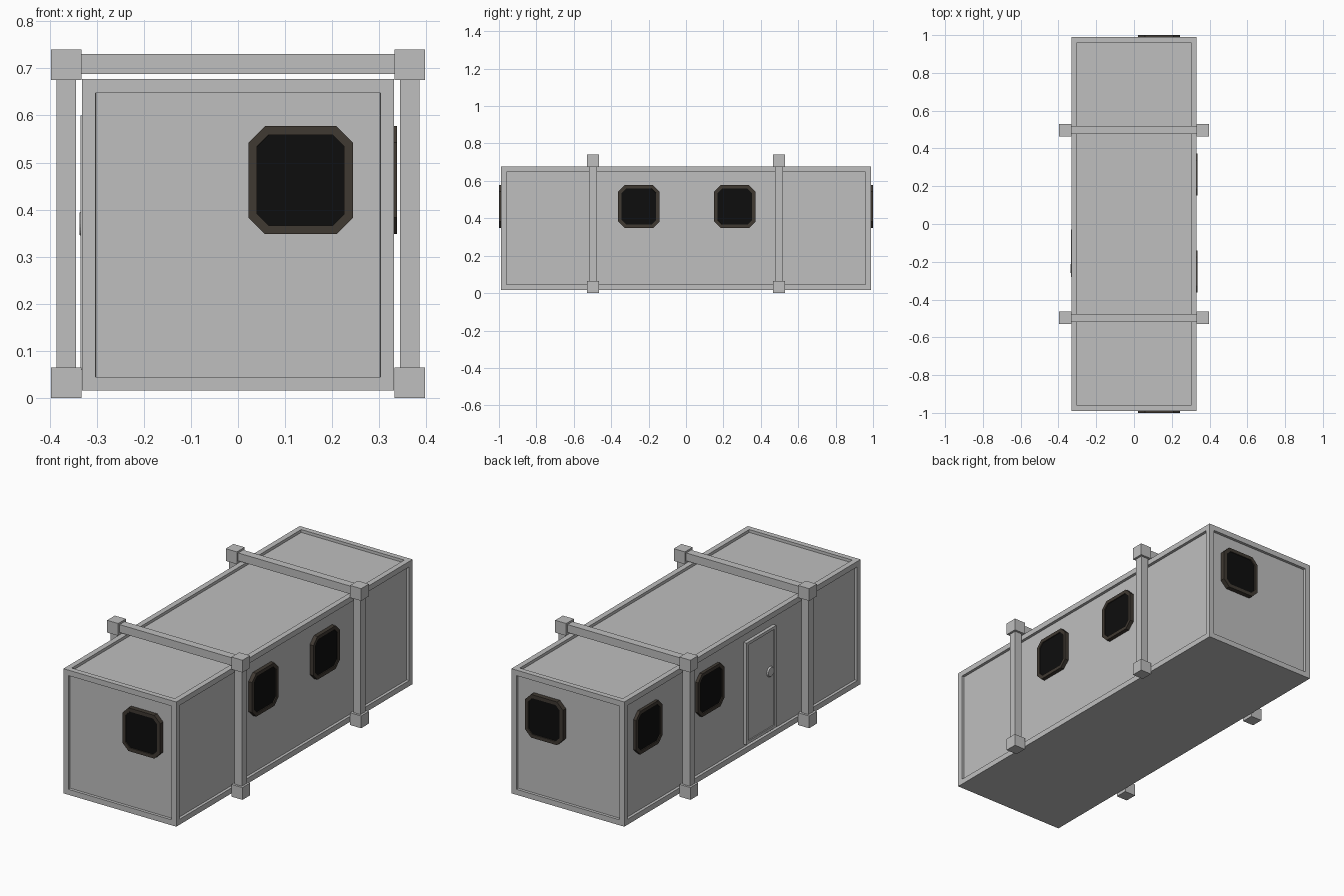
import bpy, bmesh
from mathutils import Matrix, Vector

if "Cube" in bpy.data.objects:
    bpy.data.objects.remove(bpy.data.objects["Cube"], do_unlink=True)


def material(name, r, g, b):
    m = bpy.data.materials.new(name)
    m.use_nodes = True
    m.diffuse_color = (r, g, b, 1)
    m.node_tree.nodes["Principled BSDF"].inputs["Base Color"].default_value = (r, g, b, 1)
    return m


GREY = material("hull grey", 0.52, 0.52, 0.52)
BROWN = material("frame brown", 0.05, 0.041, 0.032)
BLACK = material("glass black", 0.004, 0.004, 0.004)


def finish(bm, name, *mats):
    bmesh.ops.recalc_face_normals(bm, faces=bm.faces)
    mesh = bpy.data.meshes.new(name)
    bm.to_mesh(mesh)
    bm.free()
    for m in mats:
        mesh.materials.append(m)
    ob = bpy.data.objects.new(name, mesh)
    bpy.context.collection.objects.link(ob)
    return ob


def box_mesh(centre, size):
    bm = bmesh.new()
    bmesh.ops.create_cube(bm, size=1)
    bmesh.ops.scale(bm, vec=size, verts=bm.verts)
    bmesh.ops.translate(bm, vec=centre, verts=bm.verts)
    bm.normal_update()
    return bm


def recess(bm, faces, border, depth):
    # Flat border, then a straight step inward; the given faces become the floor
    bmesh.ops.inset_individual(bm, faces=faces, thickness=border, depth=0)
    bm.normal_update()
    bmesh.ops.inset_individual(bm, faces=faces, thickness=0.0003, depth=-depth)
    bm.normal_update()


def wall_frame(outward, origin):
    # Local x runs along the wall, local y is up, local z points out of the wall
    n = Vector(outward)
    up = Vector((0, 0, 1))
    m = Matrix((up.cross(n), up, n)).transposed().to_4x4()
    return Matrix.Translation(origin) @ m


# Container body with recessed panels on all sides but the floor
HX, HY, STEP = 0.331, 0.99, 0.015
bm = box_mesh((0, 0, 0.3465), (2 * HX, 2 * HY, 0.661))
recess(bm, [f for f in bm.faces if f.normal.z > -0.5], 0.041, STEP)
finish(bm, "container_body", GREY)


# Octagonal windows
def window(name, outward, origin, depth):
    w, h, c = 0.111, 0.1145, 0.035
    bm = bmesh.new()
    pts = []
    for sx, sy in ((1, 1), (-1, 1), (-1, -1), (1, -1)):
        pair = [(sx * w, sy * (h - c), 0), (sx * (w - c), sy * h, 0)]
        pts += pair if sx == sy else pair[::-1]
    face = bm.faces.new([bm.verts.new(p) for p in pts])
    bm.normal_update()
    geom = bmesh.ops.extrude_face_region(bm, geom=[face], use_keep_orig=True)["geom"]
    front = [g for g in geom if isinstance(g, bmesh.types.BMFace)]
    bmesh.ops.translate(bm, vec=(0, 0, depth), verts=front[0].verts)
    bm.normal_update()
    recess(bm, front, 0.02, 0.005)
    front[0].material_index = 1
    bm.transform(wall_frame(outward, origin))
    finish(bm, name, BROWN, BLACK)


WZ = 0.4625
PX, PY = HX - STEP, HY - STEP
window("front_window", (0, -1, 0), (0.133, -PY, WZ), 0.025)
window("back_window", (0, 1, 0), (0.133, PY, WZ), 0.025)
for label, y in (("front", -0.252), ("back", 0.261)):
    window("left_window_" + label, (1, 0, 0), (PX, y, WZ), 0.021)
for label, y in (("middle", 0.261), ("back", 0.78)):
    window("right_window_" + label, (-1, 0, 0), (-PX, y, WZ), 0.016)

# Door with a recessed panel
bm = box_mesh((-0.323, -0.155, 0.33), (0.022, 0.25, 0.54))
recess(bm, [f for f in bm.faces if f.normal.x < -0.5], 0.022, 0.006)
finish(bm, "door", GREY)

# Round door handle
bm = bmesh.new()
bmesh.ops.create_cone(bm, cap_ends=True, segments=20, radius1=0.028, radius2=0.024, depth=0.01)
bm.transform(wall_frame((-1, 0, 0), (-0.331, -0.235, 0.37)))
finish(bm, "door_handle", GREY)

# Two outer support frames: corner blocks, posts and a top beam
BX, BLOCK, BAR = 0.3645, 0.065, 0.042
for label, y in (("front", -0.497), ("back", 0.497)):
    for side, s in (("left", 1), ("right", -1)):
        for level, z in (("bottom", 0.0325), ("top", 0.7075)):
            finish(box_mesh((s * BX, y, z), (BLOCK, BLOCK, BLOCK)),
                   f"{label}_{side}_{level}_block", GREY)
        finish(box_mesh((s * BX, y, 0.37), (BAR, BAR, 0.62)), f"{label}_{side}_post", GREY)
    finish(box_mesh((0, y, 0.709), (0.67, BAR, BAR)), f"{label}_top_beam", GREY)
